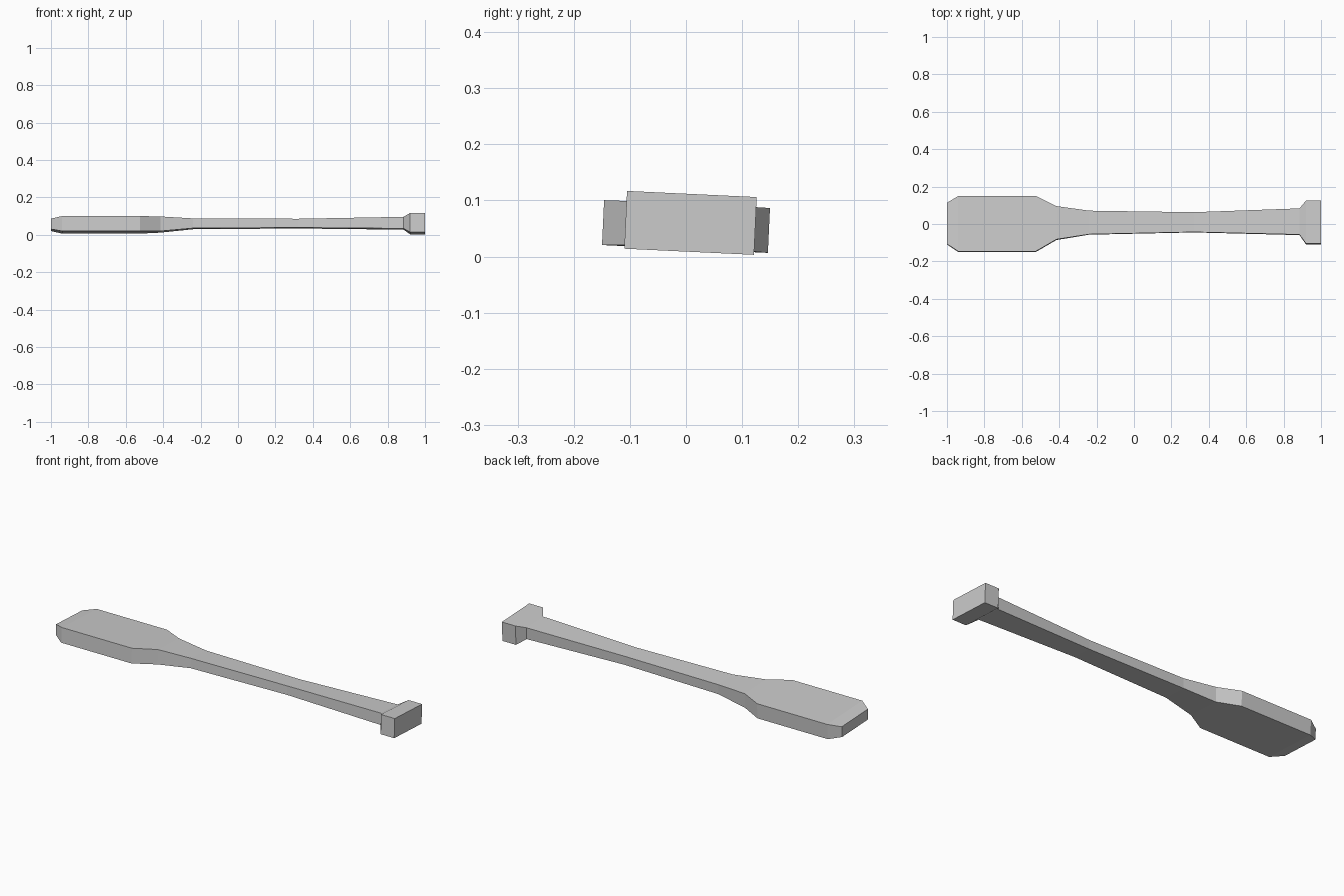
import bpy, bmesh, math
from mathutils import Matrix, Vector

cube = bpy.data.objects.get("Cube")
if cube:
    bpy.data.objects.remove(cube, do_unlink=True)

grey = bpy.data.materials.new("plain grey")
grey.use_nodes = True
colour = (0.6, 0.6, 0.6, 1)
grey.diffuse_color = colour
grey.node_tree.nodes["Principled BSDF"].inputs["Base Color"].default_value = colour

# Stations along the length: x, centre y, centre z, half width, half thickness
stations = [
    (-1.0, 0.002, 0.0535, 0.11, 0.028),      # blade tip
    (-0.94, 0, 0.0535, 0.148, 0.04),
    (-0.525, 0, 0.0535, 0.148, 0.04),        # blade shoulder
    (-0.415, 0.005, 0.055, 0.089, 0.039),
    (-0.24, 0.007, 0.059, 0.063, 0.026),     # neck
    (0.32, 0.009, 0.06, 0.053, 0.0235),      # narrowest shaft
    (0.885, 0.012, 0.062, 0.07, 0.031),      # end of shaft
    (0.92, 0.008, 0.06, 0.1157, 0.0515),     # handle block
    (1.0, 0.008, 0.06, 0.1157, 0.0515),
]
tilt = Matrix.Rotation(math.radians(-2.7), 3, 'X')


def loft(name, rows):
    """Join rectangular cross-sections into one closed solid."""
    bm = bmesh.new()
    rings = []
    for x, cy, cz, w, h in rows:
        corners = [(-w, -h), (w, -h), (w, h), (-w, h)]
        rings.append([bm.verts.new(Vector((x, cy, cz)) + tilt @ Vector((0, y, z)))
                      for y, z in corners])
    for a, b in zip(rings, rings[1:]):
        for i in range(4):
            j = (i + 1) % 4
            bm.faces.new((a[i], a[j], b[j], b[i]))
    bm.faces.new(rings[0])
    bm.faces.new(rings[-1])
    bmesh.ops.recalc_face_normals(bm, faces=bm.faces)
    mesh = bpy.data.meshes.new(name)
    bm.to_mesh(mesh)
    bm.free()
    mesh.materials.append(grey)
    obj = bpy.data.objects.new(name, mesh)
    bpy.context.collection.objects.link(obj)
    return obj


# Blade, shaft and handle block in one continuous piece
loft("paddle", stations)
